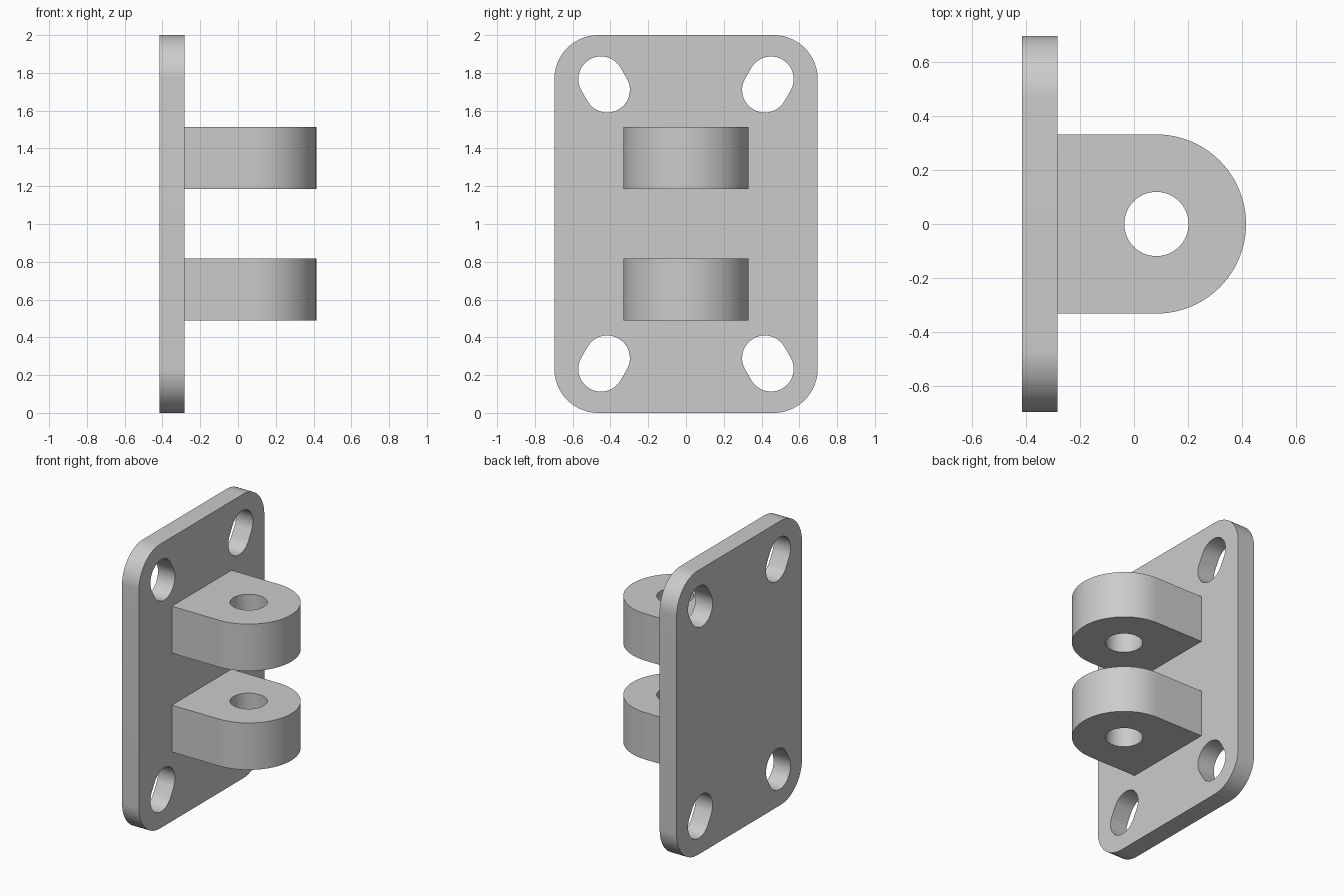
import bpy
import bmesh
from math import sin, cos, radians, atan2, degrees
from mathutils import Matrix

if "Cube" in bpy.data.objects:
    bpy.data.objects.remove(bpy.data.objects["Cube"])

# Plain grey metal
metal = bpy.data.materials.new("grey_metal")
metal.use_nodes = True
grey = (0.6, 0.6, 0.6, 1)
metal.diffuse_color = grey
metal.node_tree.nodes["Principled BSDF"].inputs["Base Color"].default_value = grey


def arc(cx, cy, r, start, end, steps=24):
    angles = [radians(start + (end - start) * i / steps) for i in range(steps + 1)]
    return [(cx + r * cos(a), cy + r * sin(a)) for a in angles]


def circle(cx, cy, r):
    return arc(cx, cy, r, 0, 360, 64)[:-1]


def slot(a, b, r):
    d = degrees(atan2(b[1] - a[1], b[0] - a[0]))
    return arc(*b, r, d - 90, d + 90) + arc(*a, r, d + 90, d + 270)


def extruded(name, loops, depth, matrix):
    """Fill an outline with holes, thicken it and place it."""
    bm = bmesh.new()
    for loop in loops:
        verts = [bm.verts.new((x, y, 0)) for x, y in loop]
        for i, v in enumerate(verts):
            bm.edges.new((verts[i - 1], v))
    bmesh.ops.triangle_fill(bm, use_beauty=True, edges=bm.edges[:], normal=(0, 0, 1))
    result = bmesh.ops.extrude_face_region(bm, geom=bm.faces[:])
    top = [g for g in result["geom"] if isinstance(g, bmesh.types.BMVert)]
    bmesh.ops.translate(bm, verts=top, vec=(0, 0, depth))
    bmesh.ops.recalc_face_normals(bm, faces=bm.faces[:])
    # Smooth curved walls, keep the rims sharp
    for f in bm.faces:
        f.smooth = True
    for e in bm.edges:
        e.smooth = e.calc_face_angle(0) < radians(30)
    bm.transform(matrix)
    mesh = bpy.data.meshes.new(name)
    bm.to_mesh(mesh)
    bm.free()
    mesh.materials.append(metal)
    obj = bpy.data.objects.new(name, mesh)
    bpy.context.collection.objects.link(obj)
    return obj


# Mounting plate: rounded rectangle with four slanted slots
half_w, half_h, corner = 0.697, 1.0, 0.233
back, face = -0.415, -0.283
cu, cv = half_w - corner, half_h - corner
outline = (arc(cu, cv, corner, 0, 90) + arc(-cu, cv, corner, 90, 180)
           + arc(-cu, -cv, corner, 180, 270) + arc(cu, -cv, corner, 270, 360))
slots = [slot((sy * 0.45, sz * 0.767), (sy * 0.417, sz * 0.71), 0.12)
         for sy in (-1, 1) for sz in (-1, 1)]
upright = Matrix(((0, 0, 1, back), (1, 0, 0, 0), (0, 1, 0, half_h), (0, 0, 0, 1)))
extruded("mounting_plate", [outline] + slots, face - back, upright)

# Two round-ended lugs with a pin hole
lug_r, pin_x = 0.332, 0.083
lug = arc(pin_x, 0, lug_r, -90, 90, 48) + [(face, lug_r), (face, -lug_r)]
for name, z in (("lower_lug", 0.488), ("upper_lug", 1.184)):
    extruded(name, [lug, circle(pin_x, 0, 0.119)], 0.33, Matrix.Translation((0, 0, z)))
